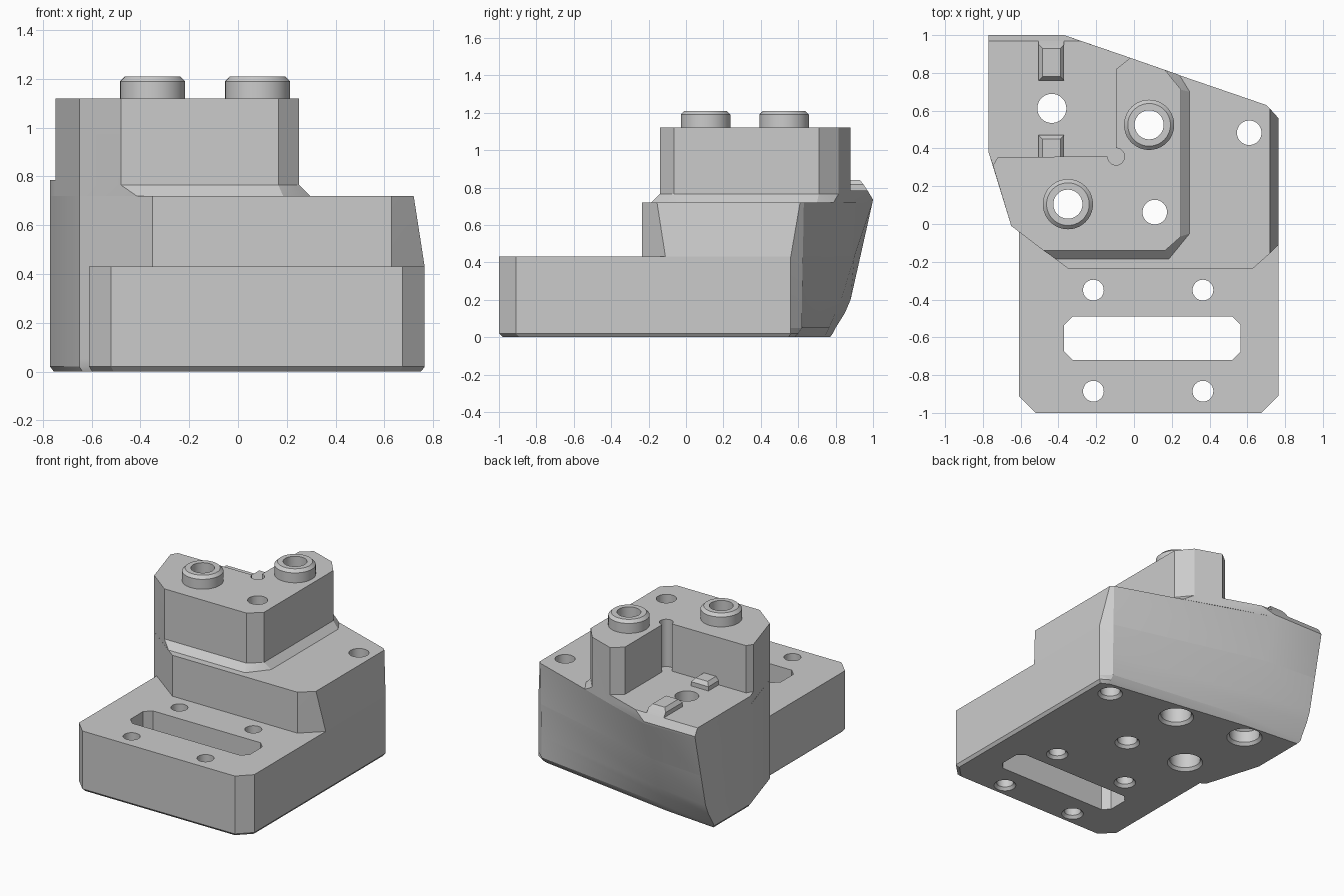
import bpy, bmesh, math

if "Cube" in bpy.data.objects:
    bpy.data.objects.remove(bpy.data.objects["Cube"], do_unlink=True)

grey = bpy.data.materials.new("plain_grey")
grey.use_nodes = True
grey.diffuse_color = (0.6, 0.6, 0.6, 1)
grey.node_tree.nodes["Principled BSDF"].inputs["Base Color"].default_value = (0.6, 0.6, 0.6, 1)


def add_loft(bm, rings):
    """Closed solid through a stack of (z, outline) rings."""
    loops = [[bm.verts.new((x, y, z)) for x, y in pts] for z, pts in rings]
    n = len(loops[0])
    bm.faces.new(loops[0][::-1])
    bm.faces.new(loops[-1])
    for low, high in zip(loops, loops[1:]):
        for i in range(n):
            j = (i + 1) % n
            bm.faces.new((low[i], low[j], high[j], high[i]))


def finish(name, bm):
    bm.normal_update()
    bmesh.ops.triangulate(bm, faces=bm.faces[:], ngon_method='EAR_CLIP')
    bmesh.ops.recalc_face_normals(bm, faces=bm.faces[:])
    mesh = bpy.data.meshes.new(name)
    bm.to_mesh(mesh)
    bm.free()
    mesh.materials.append(grey)
    ob = bpy.data.objects.new(name, mesh)
    bpy.context.collection.objects.link(ob)
    return ob


def loft(name, rings):
    bm = bmesh.new()
    add_loft(bm, rings)
    return finish(name, bm)


def circle(x, y, r, n=40):
    return [(x + r * math.cos(2 * math.pi * i / n), y + r * math.sin(2 * math.pi * i / n)) for i in range(n)]


def rect(x0, x1, y0, y1, c=0.0):
    """Rectangle, with cut corners when c is given."""
    if not c:
        return [(x0, y0), (x1, y0), (x1, y1), (x0, y1)]
    return [(x0 + c, y0), (x1 - c, y0), (x1, y0 + c), (x1, y1 - c),
            (x1 - c, y1), (x0 + c, y1), (x0, y1 - c), (x0, y0 + c)]


# Footprint with a leaning, twisted back wall
def base_outline(right, mid, left, inset=0.0):
    k = 1 - inset
    front = [(-0.61, -0.91), (-0.52, -1), (0.675, -1), (0.765, -0.91), (0.765, 0.56)]
    back = [(0.70, right), (-0.37, mid), (-0.77, left)]
    side = [(-0.77, 0.38), (-0.65, -0.01), (-0.61, -0.04)]
    return ([(x * k, y * k) for x, y in front] + [(x * k, y) for x, y in back]
            + [(x * k, y) for x, y in side])


base = loft("base", [
    (0, base_outline(0.58, 0.735, 0.77, 0.02)),
    (0.02, base_outline(0.60, 0.75, 0.785)),
    (0.05, base_outline(0.62, 0.765, 0.80)),
    (0.13, base_outline(0.62, 0.80, 0.85)),
    (0.2, base_outline(0.62, 0.83, 0.88)),
    (0.43, base_outline(0.625, 0.90, 0.932))])


# Middle step, with its right side leaning in
def step_outline(x, front, corner, right, mid, left):
    return [(-0.35, -0.235), (0.63, -0.235), (x, front), (x, corner), (0.70, right),
            (-0.37, mid), (-0.77, left), (-0.77, 0.38), (-0.65, -0.01)]


step = loft("middle_step", [
    (0.43, step_outline(0.765, -0.11, 0.56, 0.625, 0.90, 0.932)),
    (0.72, step_outline(0.72, -0.155, 0.61, 0.63, 0.997, 0.997))])

# Tall corner block with a flared foot; its inner corner has a round relief
relief = [(-0.095 + 0.045 * math.cos(math.radians(a)), 0.357 + 0.045 * math.sin(math.radians(a)))
          for a in range(90, -181, -15)]
recess_edge = [(-0.02, 0.88), (-0.095, 0.82)] + relief + [(-0.72, 0.355), (-0.747, 0.31)]
flare = [(-0.65, -0.01), (-0.415, -0.185), (0.185, -0.185), (0.295, -0.05), (0.295, 0.70), (0.24, 0.789)]
wall = [(-0.65, -0.01), (-0.48, -0.14), (0.165, -0.14), (0.25, -0.065), (0.25, 0.71), (0.165, 0.815)]
block = loft("tall_block", [(0.72, flare + recess_edge), (0.765, wall + recess_edge),
                            (1.12, wall + recess_edge)])


# Raised floor of the recess, bevelled along the back
def floor_outline(back, x):
    return recess_edge[::-1] + [(x, back), (-0.77, back), (-0.77, 0.38)]


recess = loft("recess_floor", [
    (0.72, floor_outline(0.997, -0.37)), (0.735, floor_outline(1.0, -0.37)),
    (0.785, floor_outline(0.97, -0.283))])

# Locating keys on the recess floor
keys = [
    loft("front_key", [(0.785, rect(-0.505, -0.37, 0.355, 0.47)),
                       (0.815, rect(-0.505, -0.37, 0.355, 0.47)),
                       (0.84, rect(-0.485, -0.39, 0.355, 0.45))]),
    loft("back_key", [(0.785, rect(-0.505, -0.37, 0.76, 0.97)),
                      (0.815, rect(-0.505, -0.37, 0.76, 0.95)),
                      (0.84, rect(-0.485, -0.39, 0.78, 0.93))])]

# Round bosses
boss_spots = [(0.08, 0.525), (-0.35, 0.105)]
bosses = [loft(f"boss_{i + 1}", [(1.12, circle(x, y, 0.133)), (1.19, circle(x, y, 0.133)),
                                 (1.21, circle(x, y, 0.113))])
          for i, (x, y) in enumerate(boss_spots)]

# Cutter: slot, bolt holes and counterbores
bm = bmesh.new()
add_loft(bm, [(-0.1, rect(-0.37, 0.565, -0.72, -0.49, 0.045)),
              (0.6, rect(-0.37, 0.565, -0.72, -0.49, 0.045))])


def hole(x, y, r, lower, depth):
    rings = [(-0.01, lower + 0.025), (0.02, lower)]
    if lower > r:
        rings += [(depth, lower), (depth + 0.02, r)]
    rings.append((1.4, r))
    add_loft(bm, [(z, circle(x, y, radius)) for z, radius in rings])


for x in (-0.215, 0.365):
    for y in (-0.885, -0.35):
        hole(x, y, 0.055, 0.055, 0)
for x, y in ((0.61, 0.483), (0.11, 0.063)):
    hole(x, y, 0.065, 0.065, 0)
for x, y in boss_spots:
    hole(x, y, 0.077, 0.10, 0.9)
hole(-0.435, 0.612, 0.077, 0.1, 0.1)
cutter = finish("hole_cutter", bm)
cutter.hide_render = True

# Cut every part, then smooth the shallow angles
for ob in [base, step, block, recess] + keys + bosses:
    bpy.ops.object.select_all(action='DESELECT')
    ob.select_set(True)
    bpy.context.view_layer.objects.active = ob
    if ob not in keys:
        mod = ob.modifiers.new("holes", 'BOOLEAN')
        mod.operation = 'DIFFERENCE'
        mod.solver = 'EXACT'
        mod.object = cutter
        bpy.ops.object.modifier_apply(modifier=mod.name)
    bpy.ops.object.shade_smooth_by_angle(angle=math.radians(25))

bpy.data.objects.remove(cutter, do_unlink=True)
